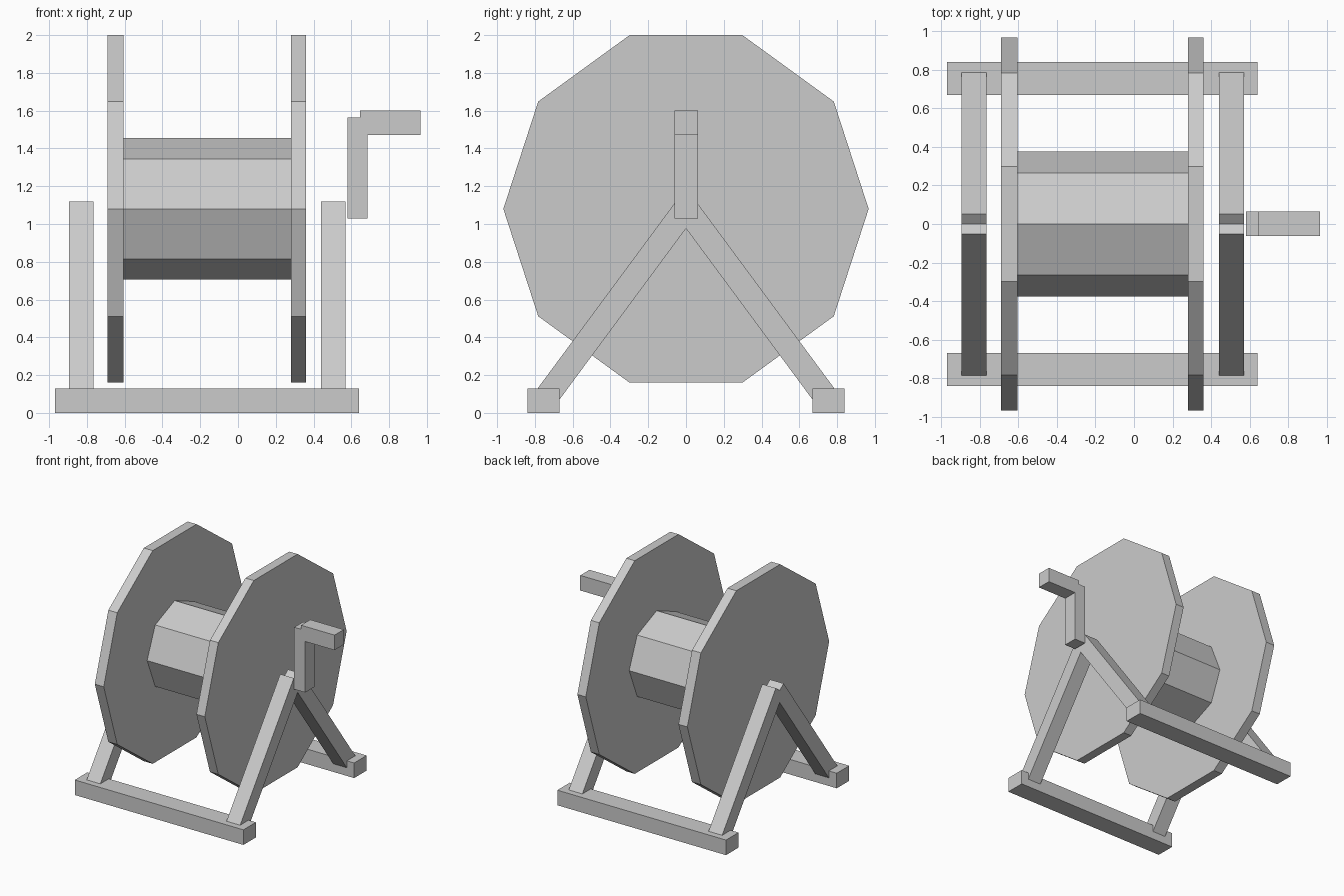
import bpy
import bmesh
from math import cos, sin, pi
from mathutils import Vector

cube = bpy.data.objects.get("Cube")
if cube:
    bpy.data.objects.remove(cube, do_unlink=True)

grey = bpy.data.materials.new("plain grey")
grey.use_nodes = True
colour = (0.6, 0.6, 0.6, 1)
grey.diffuse_color = colour
grey.node_tree.nodes["Principled BSDF"].inputs["Base Color"].default_value = colour


def prism(name, outline, axis, start, end):
    """Extrude an outline along x (outline is y, z) or along y (outline is x, z)."""
    bm = bmesh.new()
    if axis == "x":
        verts = [bm.verts.new((start, a, b)) for a, b in outline]
        step = Vector((end - start, 0, 0))
    else:
        verts = [bm.verts.new((a, start, b)) for a, b in outline]
        step = Vector((0, end - start, 0))
    face = bm.faces.new(verts)
    moved = bmesh.ops.extrude_face_region(bm, geom=[face], use_keep_orig=True)["geom"]
    bmesh.ops.translate(bm, vec=step, verts=[v for v in moved if isinstance(v, bmesh.types.BMVert)])
    bmesh.ops.recalc_face_normals(bm, faces=bm.faces[:])
    mesh = bpy.data.meshes.new(name)
    bm.to_mesh(mesh)
    bm.free()
    mesh.materials.append(grey)
    obj = bpy.data.objects.new(name, mesh)
    bpy.context.collection.objects.link(obj)
    return obj


def polygon(sides, radius, height):
    return [(radius * cos(2 * pi * i / sides), height + radius * sin(2 * pi * i / sides))
            for i in range(sides)]


AXIS_Z = 1.08

# Reel: two ten-sided discs joined by an eight-sided drum
disc = polygon(10, 0.967, AXIS_Z)
prism("right_disc", disc, "x", -0.69, -0.605)
prism("left_disc", disc, "x", 0.28, 0.36)
prism("drum", polygon(8, 0.375, AXIS_Z), "x", -0.605, 0.28)

# Stand: crossed square legs on two base beams
top, foot = Vector((0.053, 1.12)), Vector((0.785, 0.13))
along = (foot - top).normalized()
inward = Vector((along.y, -along.x)) * 0.128
leg = [top, foot, foot + inward, top + inward]
for end, side in (("front", -1), ("back", 1)):
    outline = [(side * p.x, p.y) for p in leg]
    prism(f"right_{end}_leg", outline, "x", -0.895, -0.765)
    prism(f"left_{end}_leg", outline, "x", 0.44, 0.57)
    beam = [(side * y, z) for y, z in ((0.67, 0), (0.84, 0), (0.84, 0.13), (0.67, 0.13))]
    prism(f"{end}_base_beam", beam, "x", -0.97, 0.64)

# Crank: upright arm with a grip pointing outwards
crank = [(0.58, 1.03), (0.685, 1.03), (0.685, 1.47), (0.965, 1.47),
         (0.965, 1.6), (0.645, 1.6), (0.645, 1.565), (0.58, 1.565)]
prism("crank_handle", crank, "y", -0.062, 0.064)
